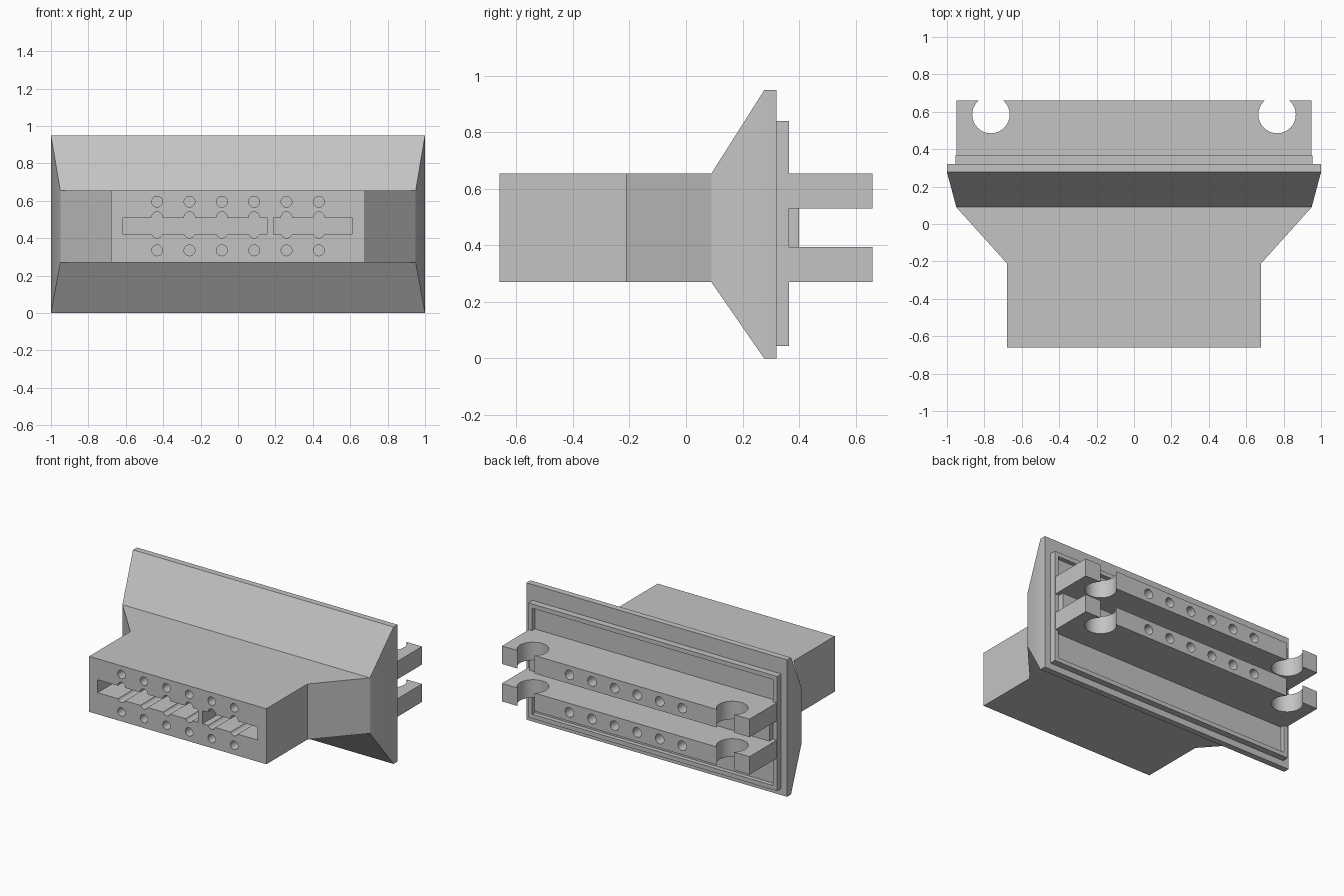
import bpy, bmesh, math
from mathutils import Matrix, Vector

cube = bpy.data.objects.get("Cube")
if cube:
    bpy.data.objects.remove(cube, do_unlink=True)

grey = bpy.data.materials.new("plain_grey")
grey.use_nodes = True
grey.diffuse_color = (0.55, 0.55, 0.55, 1)
grey.node_tree.nodes["Principled BSDF"].inputs["Base Color"].default_value = grey.diffuse_color


def make_object(name, bm):
    bmesh.ops.recalc_face_normals(bm, faces=bm.faces)
    mesh = bpy.data.meshes.new(name)
    bm.to_mesh(mesh)
    bm.free()
    mesh.materials.append(grey)
    obj = bpy.data.objects.new(name, mesh)
    bpy.context.collection.objects.link(obj)
    return obj


def add_box(bm, x0, x1, y0, y1, z0, z1):
    size = Vector((x1 - x0, y1 - y0, z1 - z0))
    mid = Vector((x0 + x1, y0 + y1, z0 + z1)) / 2
    bmesh.ops.create_cube(bm, size=1, matrix=Matrix.Translation(mid) @ Matrix.Diagonal(size.to_4d()))


def add_cylinder(bm, center, radius, length, axis):
    turn = Matrix.Rotation(math.pi / 2, 4, "X") if axis == "Y" else Matrix()
    bmesh.ops.create_cone(bm, cap_ends=True, segments=32, radius1=radius, radius2=radius,
                          depth=length, matrix=Matrix.Translation(center) @ turn)


def cut(obj, bm):
    cutter = make_object("cutter", bm)
    cutter.hide_render = True
    mod = obj.modifiers.new("cut", "BOOLEAN")
    mod.operation, mod.solver, mod.object = "DIFFERENCE", "EXACT", cutter
    bpy.context.view_layer.objects.active = obj
    bpy.ops.object.modifier_apply(modifier=mod.name)
    bpy.data.objects.remove(cutter, do_unlink=True)


def smooth(obj):
    bpy.ops.object.select_all(action="DESELECT")
    obj.select_set(True)
    bpy.context.view_layer.objects.active = obj
    bpy.ops.object.shade_smooth_by_angle(angle=math.radians(25))


# Housing: rectangular sections (y, half width, bottom, top) from nose to recessed back panel
sections = [
    (-0.66, 0.68, 0.27, 0.655), (-0.21, 0.68, 0.27, 0.655), (0.09, 0.95, 0.27, 0.655),
    (0.277, 1.0, 0.0, 0.95), (0.32, 1.0, 0.0, 0.95), (0.32, 0.955, 0.045, 0.84),
    (0.365, 0.955, 0.045, 0.84), (0.365, 0.925, 0.075, 0.81), (0.335, 0.925, 0.075, 0.81),
]
bm = bmesh.new()
rings = [[bm.verts.new((x, y, z)) for x, z in ((-w, lo), (w, lo), (w, hi), (-w, hi))]
         for y, w, lo, hi in sections]
for a, b in zip(rings, rings[1:]):
    for i in range(4):
        j = (i + 1) % 4
        bm.faces.new((a[i], a[j], b[j], b[i]))
bm.faces.new(rings[0])
bm.faces.new(rings[-1])
housing = make_object("housing", bm)

# Front slots, then outer round sockets and the grooves along the slots
columns = [-0.4325 + 0.173 * i for i in range(6)]
bm = bmesh.new()
for x0, x1 in ((-0.615, 0.155), (0.19, 0.61)):
    add_box(bm, x0, x1, -0.8, -0.4, 0.42, 0.51)
cut(housing, bm)
bm = bmesh.new()
for x in columns:
    for z in (0.335, 0.43, 0.512, 0.595):
        add_cylinder(bm, (x, -0.6, z), 0.029, 0.4, "Y")
cut(housing, bm)
smooth(housing)

# Two rear tongues with open round clips at the ends and blind sockets in the edge
for name, z0, z1 in (("lower_tongue", 0.27, 0.395), ("upper_tongue", 0.53, 0.655)):
    bm = bmesh.new()
    add_box(bm, -0.95, 0.95, 0.30, 0.66, z0, z1)
    tongue = make_object(name, bm)
    mid = (z0 + z1) / 2
    bm = bmesh.new()
    for x in (-0.765, 0.765):
        add_cylinder(bm, (x, 0.585, mid), 0.1, 0.4, "Z")
    for x in columns:
        add_cylinder(bm, (x, 0.66, mid), 0.033, 0.3, "Y")
    cut(tongue, bm)
    smooth(tongue)

# Web joining the tongues at their root
bm = bmesh.new()
add_box(bm, -0.92, 0.92, 0.30, 0.40, 0.395, 0.53)
make_object("tongue_web", bm)
